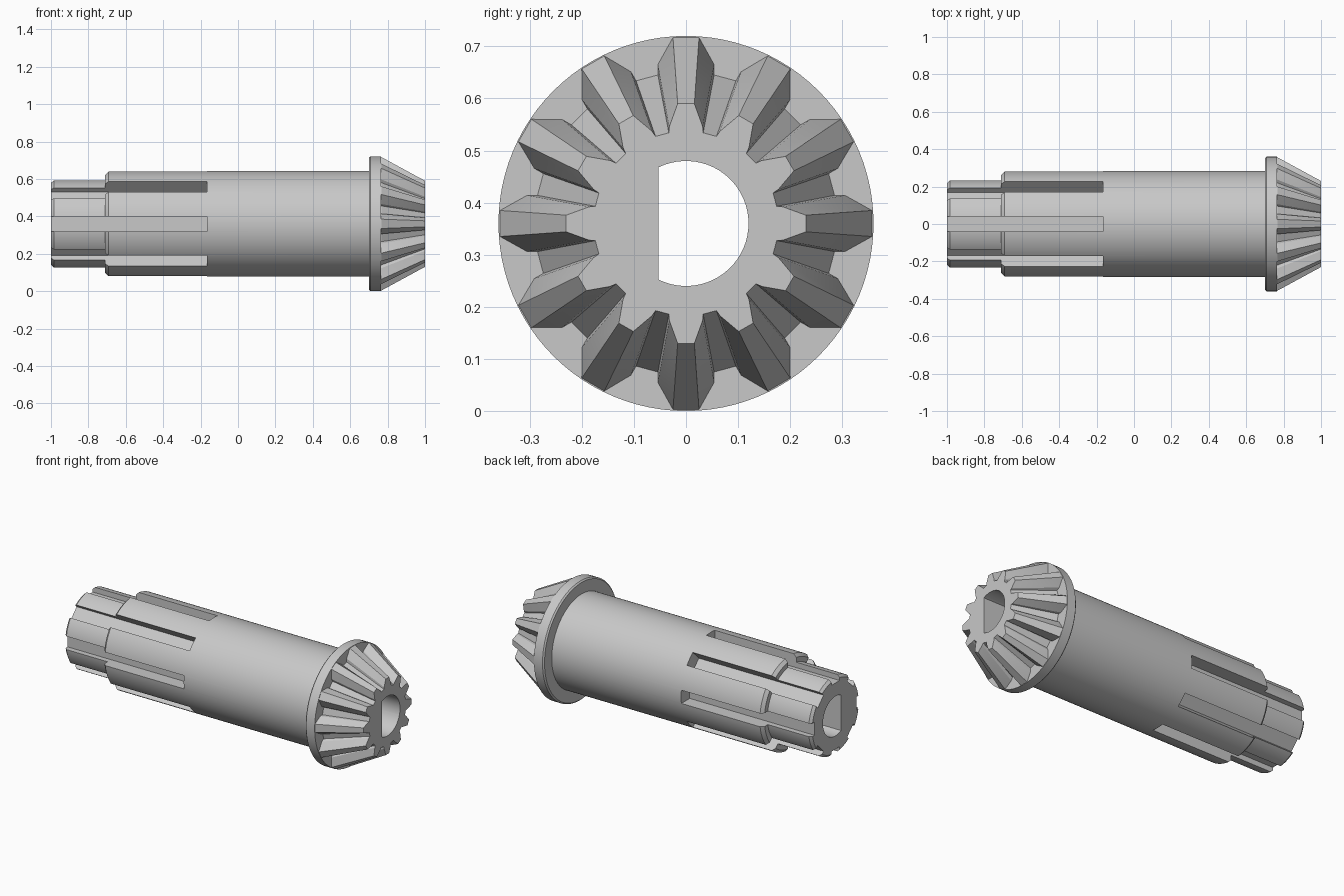
import bpy
import bmesh
from math import sin, cos, pi, acos, radians

if "Cube" in bpy.data.objects:
    bpy.data.objects.remove(bpy.data.objects["Cube"], do_unlink=True)

AXIS_Z = 0.36
TEETH, GROOVES, SEGMENTS = 12, 8, 96

steel = bpy.data.materials.new("grey_steel")
steel.use_nodes = True
steel.diffuse_color = (0.58, 0.58, 0.58, 1)
steel.node_tree.nodes["Principled BSDF"].inputs["Base Color"].default_value = steel.diffuse_color


def loft(name, sections):
    """Closed solid from (x, [(y, z), ...]) cross-sections along the axis."""
    bm = bmesh.new()
    rings = [[bm.verts.new((x, y, z + AXIS_Z)) for y, z in pts] for x, pts in sections]
    for a, b in zip(rings, rings[1:]):
        for i in range(len(a)):
            j = (i + 1) % len(a)
            bm.faces.new((a[i], a[j], b[j], b[i]))
    bm.faces.new(rings[0])
    bm.faces.new(rings[-1])
    bmesh.ops.recalc_face_normals(bm, faces=bm.faces)
    mesh = bpy.data.meshes.new(name)
    bm.to_mesh(mesh)
    bm.free()
    mesh.materials.append(steel)
    obj = bpy.data.objects.new(name, mesh)
    bpy.context.collection.objects.link(obj)
    return obj


def circle(r):
    return [(r * cos(2 * pi * i / SEGMENTS), r * sin(2 * pi * i / SEGMENTS)) for i in range(SEGMENTS)]


def turn(points, angle):
    c, s = cos(angle), sin(angle)
    return [(y * c - z * s, y * s + z * c) for y, z in points]


def combine(target, tool, operation):
    """Apply a boolean and remove the tool object."""
    mod = target.modifiers.new(operation.lower(), "BOOLEAN")
    mod.operation, mod.object, mod.solver = operation, tool, "EXACT"
    bpy.context.view_layer.objects.active = target
    bpy.ops.object.modifier_apply(modifier=mod.name)
    bpy.data.objects.remove(tool, do_unlink=True)


def gear_outline(tooth):
    """Repeat half a tooth, given as (radius, half width), round the axis."""
    one = [(r, -w) for r, w in tooth] + [(r, w) for r, w in reversed(tooth)]
    return [p for k in range(TEETH) for p in turn(one, 2 * pi * k / TEETH)]


# Stepped shaft with chamfered ends and the flange
profile = [(-1, 0.222), (-0.985, 0.236), (-0.71, 0.236), (-0.71, 0.265), (-0.692, 0.283),
           (0.70, 0.283), (0.70, 0.352), (0.708, 0.36), (0.765, 0.36)]
shaft = loft("pinion_shaft", [(x, circle(r)) for x, r in profile])

# Spline grooves round the free end
for k in range(GROOVES):
    box = [(0.2, -0.04), (0.4, -0.04), (0.4, 0.04), (0.2, 0.04)]
    slot = turn(box, 2 * pi * k / GROOVES)
    combine(shaft, loft("groove_cutter", [(-1.1, slot), (-0.165, slot)]), "DIFFERENCE")

# Bevel gear crown, narrowing to its small end
large = gear_outline([(0.285, 0.054), (0.305, 0.054), (0.357, 0.025)])
small = gear_outline([(0.174, 0.033), (0.186, 0.032), (0.23, 0.016)])
combine(shaft, loft("gear_crown", [(0.745, large), (0.766, large), (1, small)]), "UNION")

# D-shaped bore right through
start = acos(-0.053 / 0.12)
bore = [(0.12 * cos(a), 0.12 * sin(a)) for a in (-start + 2 * start * i / 40 for i in range(41))]
combine(shaft, loft("bore_cutter", [(-1.1, bore), (1.1, bore)]), "DIFFERENCE")

# Smooth round surfaces, crisp machined edges
bpy.ops.object.select_all(action="DESELECT")
shaft.select_set(True)
bpy.context.view_layer.objects.active = shaft
bpy.ops.object.shade_smooth_by_angle(angle=radians(20))
